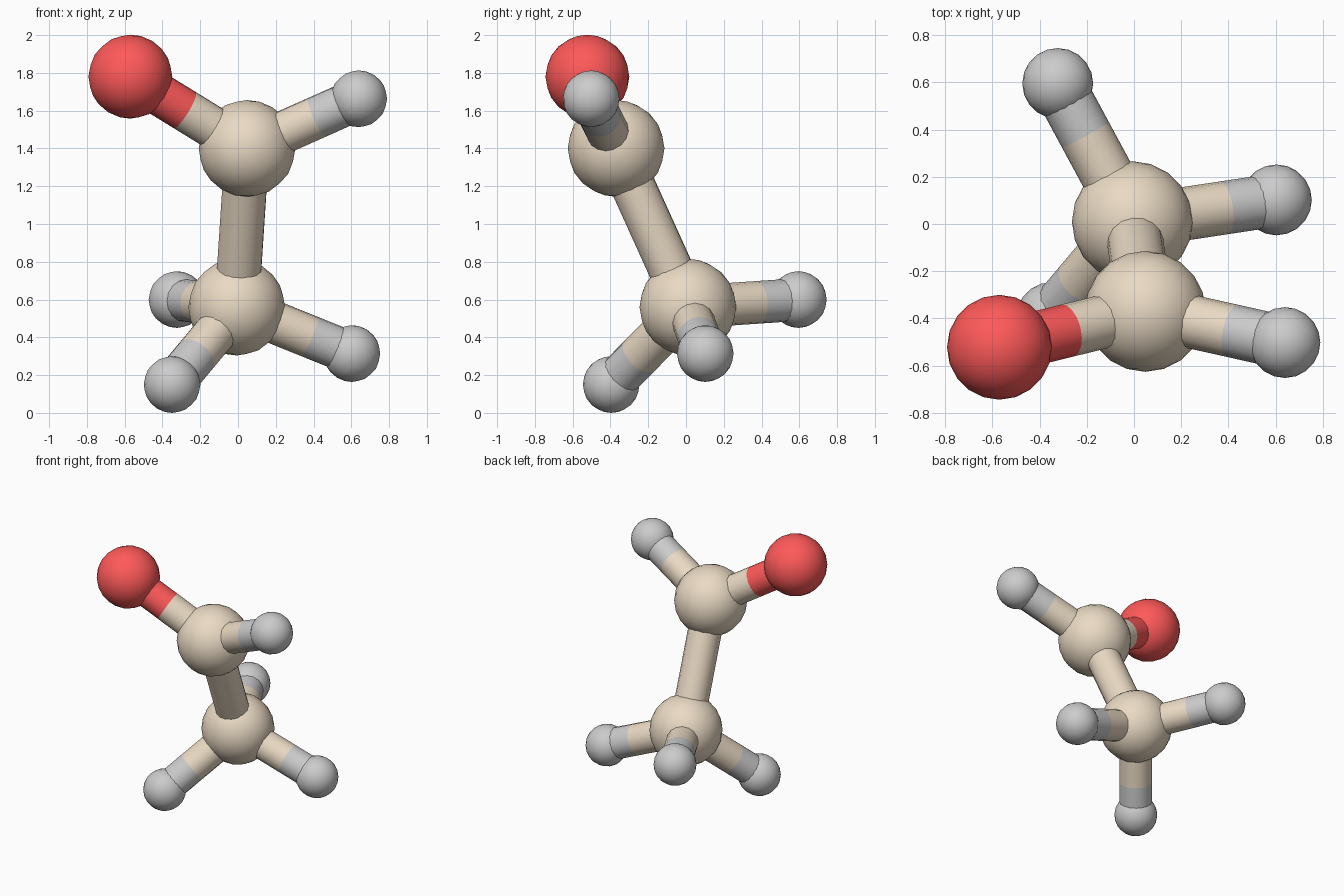
import bpy
from mathutils import Vector

if "Cube" in bpy.data.objects:
    bpy.data.objects.remove(bpy.data.objects["Cube"])


def material(name, rgb):
    m = bpy.data.materials.new(name)
    m.diffuse_color = (*rgb, 1)
    m.use_nodes = True
    m.node_tree.nodes["Principled BSDF"].inputs["Base Color"].default_value = m.diffuse_color
    return m


TAN = material("tan", (0.82, 0.70, 0.55))
RED = material("red", (1.0, 0.10, 0.10))

# element: ball radius, material (plain grey for hydrogen)
KINDS = {"carbon": (0.256, TAN), "oxygen": (0.222, RED), "hydrogen": (0.150, None)}

# atom: element, centre
ATOMS = {
    "lower_carbon": ("carbon", (-0.007, 0.01, 0.56)),
    "upper_carbon": ("carbon", (0.048, -0.37, 1.40)),
    "oxygen": ("oxygen", (-0.57, -0.522, 1.78)),
    "upper_hydrogen": ("hydrogen", (0.639, -0.502, 1.663)),
    "right_hydrogen": ("hydrogen", (0.603, 0.102, 0.314)),
    "front_hydrogen": ("hydrogen", (-0.349, -0.396, 0.15)),
    "back_hydrogen": ("hydrogen", (-0.323, 0.595, 0.60)),
}

BONDS = [("lower_carbon", "upper_carbon"), ("upper_carbon", "oxygen"),
         ("upper_carbon", "upper_hydrogen"), ("lower_carbon", "right_hydrogen"),
         ("lower_carbon", "front_hydrogen"), ("lower_carbon", "back_hydrogen")]


def finish(name, mat):
    ob = bpy.context.object
    ob.name = name
    if mat:
        ob.data.materials.append(mat)
    bpy.ops.object.shade_smooth_by_angle()


def stick(name, a, b, radius, mat):
    d = b - a
    bpy.ops.mesh.primitive_cylinder_add(
        vertices=16, radius=radius, depth=d.length, end_fill_type='NOTHING',
        location=(a + b) / 2, rotation=d.to_track_quat('Z', 'Y').to_euler())
    finish(name, mat)


# Atom balls
for name, (kind, pos) in ATOMS.items():
    radius, mat = KINDS[kind]
    bpy.ops.mesh.primitive_ico_sphere_add(subdivisions=3, radius=radius, location=pos)
    finish(name + "_ball", mat)

# Bonds, each half coloured like its atom, split in proportion to the radii
for start, end in BONDS:
    (k1, p1), (k2, p2) = ATOMS[start], ATOMS[end]
    (r1, m1), (r2, m2) = KINDS[k1], KINDS[k2]
    a, b = Vector(p1), Vector(p2)
    if k1 == k2:
        stick("carbon_bond", a, b, 0.119, m1)
    else:
        mid = a.lerp(b, r1 / (r1 + r2))
        stick(end + "_bond_inner", a, mid, 0.113, m1)
        stick(end + "_bond_outer", mid, b, 0.113, m2)
